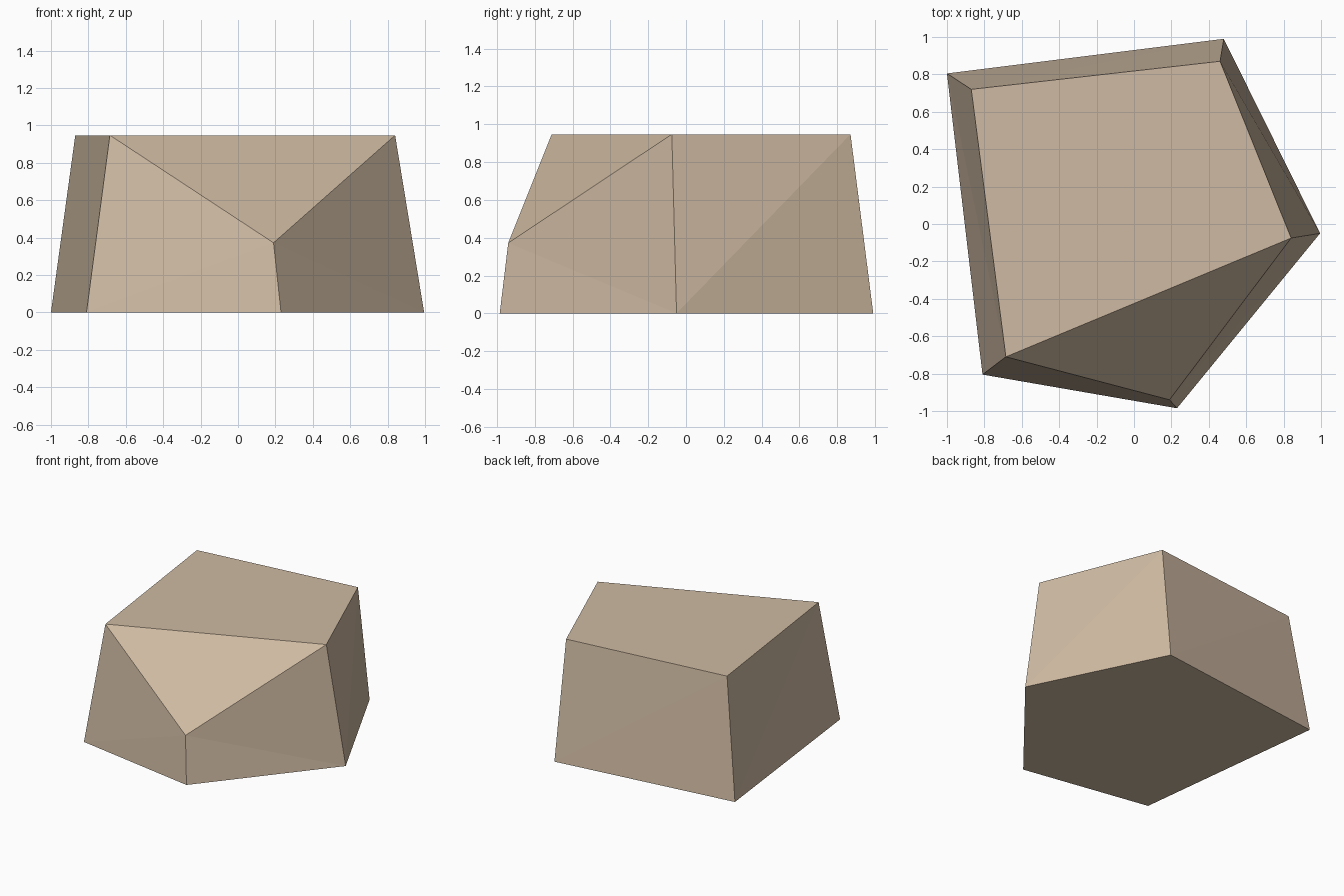
import bpy
import bmesh

if "Cube" in bpy.data.objects:
    bpy.data.objects.remove(bpy.data.objects["Cube"])

# Stone colour
stone = bpy.data.materials.new("tan stone")
stone.diffuse_color = (0.62, 0.49, 0.36, 1.0)
stone.use_nodes = True
stone.node_tree.nodes["Principled BSDF"].inputs["Base Color"].default_value = stone.diffuse_color

# Five-sided footprint and smaller top outline, clockwise from back left
H = 0.947
base = [(-1.0, 0.805), (0.48, 0.99), (0.995, -0.05), (0.23, -0.985), (-0.81, -0.805)]
top = [(-0.87, 0.72, H), (0.46, 0.87, H), (0.84, -0.075, H),
       (0.19, -0.94, 0.372), (-0.685, -0.71, H)]   # front corner is broken off low

bm = bmesh.new()
lo = [bm.verts.new((x, y, 0)) for x, y in base]
hi = [bm.verts.new(p) for p in top]

# Underside, flat top and the sloping chipped corner
bm.faces.new(lo)
bm.faces.new((hi[0], hi[1], hi[2], hi[4]))
bm.faces.new((hi[2], hi[3], hi[4]))

# Leaning sides, each split along the diagonal that follows its slight bend
splits_from_next_base = [True, True, False, True, True]
for i, from_next in enumerate(splits_from_next_base):
    j = (i + 1) % 5
    if from_next:
        bm.faces.new((lo[i], lo[j], hi[i]))
        bm.faces.new((lo[j], hi[j], hi[i]))
    else:
        bm.faces.new((lo[i], lo[j], hi[j]))
        bm.faces.new((lo[i], hi[j], hi[i]))

bmesh.ops.recalc_face_normals(bm, faces=bm.faces[:])

mesh = bpy.data.meshes.new("rock")
bm.to_mesh(mesh)
bm.free()
mesh.materials.append(stone)
rock = bpy.data.objects.new("rock", mesh)
bpy.context.collection.objects.link(rock)
